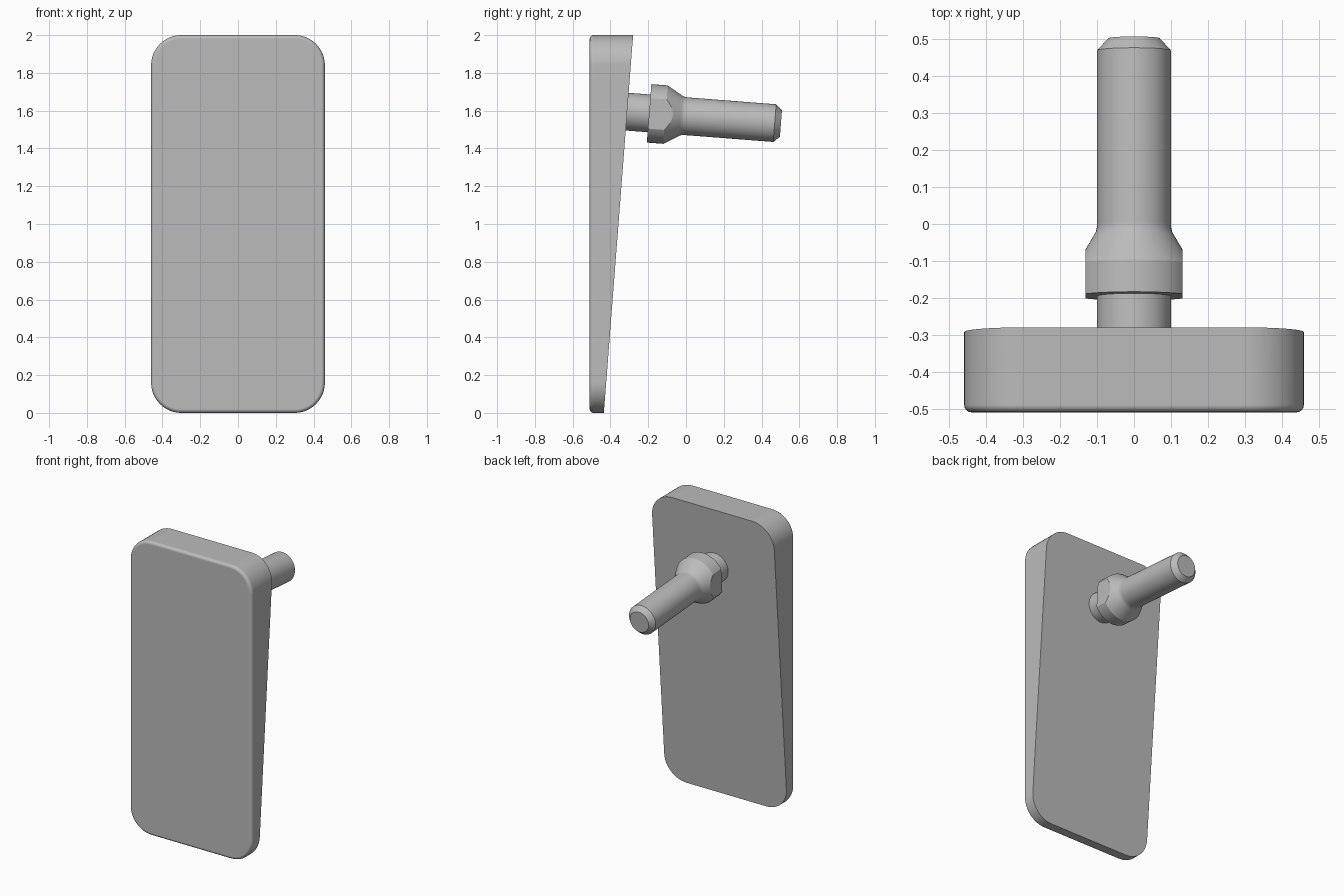
import bpy, bmesh
from math import sin, cos, pi, atan, radians
from mathutils import Matrix, Vector

if "Cube" in bpy.data.objects:
    bpy.data.objects.remove(bpy.data.objects["Cube"], do_unlink=True)

grey = bpy.data.materials.new("plain grey")
grey.use_nodes = True
GREY = (0.5, 0.5, 0.5, 1)
grey.diffuse_color = GREY
grey.node_tree.nodes["Principled BSDF"].inputs["Base Color"].default_value = GREY

SLOPE = 0.0775  # lean of the pad's back face


def finish(bm, name, angle):
    bmesh.ops.recalc_face_normals(bm, faces=bm.faces)
    mesh = bpy.data.meshes.new(name)
    bm.to_mesh(mesh)
    bm.free()
    mesh.materials.append(grey)
    obj = bpy.data.objects.new(name, mesh)
    bpy.context.collection.objects.link(obj)
    bpy.ops.object.select_all(action="DESELECT")
    obj.select_set(True)
    bpy.context.view_layer.objects.active = obj
    bpy.ops.object.shade_smooth_by_angle(angle=radians(angle))
    # keep the large flat faces evenly shaded
    weighted = obj.modifiers.new("flat normals", "WEIGHTED_NORMAL")
    weighted.keep_sharp = True
    return obj


def rounded_outline(half_width, height, radius, steps):
    corners = [(1, 1), (-1, 1), (-1, -1), (1, -1)]
    for i, (sx, sz) in enumerate(corners):
        cx = sx * (half_width - radius)
        cz = height / 2 + sz * (height / 2 - radius)
        for k in range(steps + 1):
            a = (i + k / steps) * pi / 2
            yield cx + radius * cos(a), cz + radius * sin(a)


# Wedge-shaped pad with rounded corners and a softened front rim
bm = bmesh.new()
outline = list(rounded_outline(0.46, 2, 0.16, 12))
front = [bm.verts.new((x, -0.51, z)) for x, z in outline]
back = [bm.verts.new((x, -0.28 - (2 - z) * SLOPE, z)) for x, z in outline]
front_face = bm.faces.new(front)
bm.faces.new(back[::-1])
for i in range(len(outline)):
    j = (i + 1) % len(outline)
    bm.faces.new((front[i], back[i], back[j], front[j]))
bmesh.ops.recalc_face_normals(bm, faces=bm.faces)
bmesh.ops.bevel(bm, geom=list(front_face.edges), offset=0.02, segments=4,
                profile=0.5, affect="EDGES")
finish(bm, "pad", 40)

# Turned stem: neck, collar, cone, shaft, chamfered tip (radius, distance)
profile = [(0, -0.02), (0.1, -0.02), (0.1, 0.12), (0.155, 0.12),
           (0.155, 0.207), (0.107, 0.288), (0.103, 0.296), (0.1005, 0.306),
           (0.1, 0.318), (0.1, 0.787), (0.07, 0.82), (0, 0.82)]
bm = bmesh.new()
verts = [bm.verts.new((r, 0, s)) for r, s in profile]
edges = [bm.edges.new(pair) for pair in zip(verts, verts[1:])]
bmesh.ops.spin(bm, geom=verts + edges, cent=(0, 0, 0), axis=(0, 0, 1),
               angle=2 * pi, steps=64)
bmesh.ops.remove_doubles(bm, verts=bm.verts, dist=0.0001)

# Two wrench flats across the collar
for side in (1, -1):
    cut = bmesh.ops.bisect_plane(
        bm, geom=bm.verts[:] + bm.edges[:] + bm.faces[:],
        plane_co=(side * 0.132, 0, 0), plane_no=(side, 0, 0), clear_outer=True)
    rim = [e for e in cut["geom_cut"] if isinstance(e, bmesh.types.BMEdge)]
    bmesh.ops.edgeloop_fill(bm, edges=rim)

# Set the stem square to the sloping back face
place = Matrix.Translation(Vector((0, -0.315, 1.595)))
tilt = Matrix.Rotation(-(pi / 2 + atan(SLOPE)), 4, "X")
bm.transform(place @ tilt)
finish(bm, "stem", 25)
